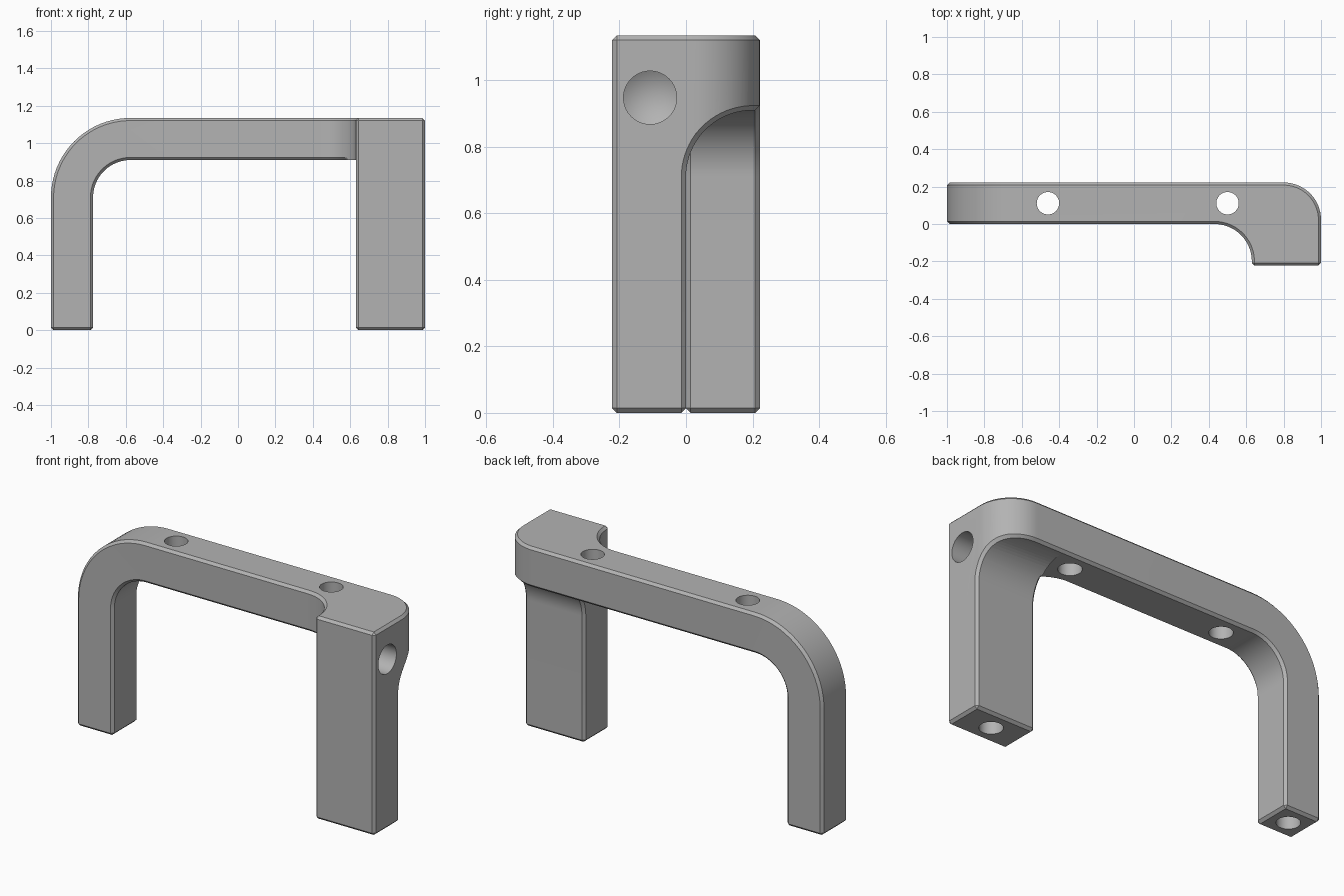
import bpy, bmesh, math
from mathutils import Vector

if "Cube" in bpy.data.objects:
    bpy.data.objects.remove(bpy.data.objects["Cube"])

HEIGHT, UNDER = 1.135, 0.91        # top and underside of the crossbar
HALF = 0.222                       # half of the overall depth
LEG_IN = 0.63                      # inner face of the right-hand leg
R, CHAMFER, SEG = 0.2, 0.014, 20

steel = bpy.data.materials.new("grey metal")
steel.use_nodes = True
grey = (0.45, 0.45, 0.45, 1)
steel.diffuse_color = grey
steel.node_tree.nodes["Principled BSDF"].inputs["Base Color"].default_value = grey


def arc(cx, cy, r, start, end):
    return [(cx + r * math.cos(math.radians(start + (end - start) * i / SEG)),
             cy + r * math.sin(math.radians(start + (end - start) * i / SEG)))
            for i in range(SEG + 1)]


def finish(name, bm):
    bmesh.ops.recalc_face_normals(bm, faces=bm.faces)
    mesh = bpy.data.meshes.new(name)
    bm.to_mesh(mesh)
    bm.free()
    mesh.materials.append(steel)
    ob = bpy.data.objects.new(name, mesh)
    bpy.context.collection.objects.link(ob)
    return ob


def prism(name, profile, place, low, high):
    """Extrude a 2D profile; place(a, b, t) turns it into a 3D point."""
    bm = bmesh.new()
    face = bm.faces.new([bm.verts.new(place(a, b, low)) for a, b in profile])
    move = Vector(place(0, 0, high)) - Vector(place(0, 0, low))
    new = bmesh.ops.extrude_face_region(bm, geom=[face], use_keep_orig=True)["geom"]
    bmesh.ops.translate(bm, vec=move, verts=[v for v in new if isinstance(v, bmesh.types.BMVert)])
    return finish(name, bm)


def drill(name, mouth, direction, radius, depth):
    """Round cutter with a pointed tip, starting just outside the mouth."""
    d = Vector(direction)
    turn = d.to_track_quat('Z', 'Y')
    bm = bmesh.new()
    rings = []
    for t in (-0.05, depth):
        rings.append([bm.verts.new(Vector(mouth) + turn @ Vector((x, y, t)))
                      for x, y in arc(0, 0, radius, 0, 360)[:-1]])
    tip = bm.verts.new(Vector(mouth) + d * (depth + radius * 0.6))
    bm.faces.new(rings[0])
    for i in range(SEG):
        j = (i + 1) % SEG
        bm.faces.new((rings[0][i], rings[0][j], rings[1][j], rings[1][i]))
        bm.faces.new((rings[1][i], rings[1][j], tip))
    return finish(name, bm)


def combine(ob, other, operation):
    mod = ob.modifiers.new(operation, 'BOOLEAN')
    mod.operation, mod.object, mod.solver = operation, other, 'EXACT'
    bpy.context.view_layer.objects.active = ob
    bpy.ops.object.modifier_apply(modifier=mod.name)
    bpy.data.objects.remove(other)


# Front outline: arch with a rounded left-hand shoulder
bend = -1 + 0.225 + R
front = ([(-1, 0)] + arc(bend, UNDER - R, 0.225 + R, 180, 90)
         + [(1, HEIGHT), (1, 0), (LEG_IN, 0), (LEG_IN, UNDER)]
         + arc(bend, UNDER - R, R, 90, 180) + [(bend - R, 0)])
handle = prism("bracket_handle", front, lambda a, b, t: (a, t, b), -HALF, HALF)

# Plan outline: bar that turns forward at the right-hand leg
plan = ([(-1.1, 0)] + arc(LEG_IN - R, -R, R, 90, 0)
        + [(LEG_IN, -0.3), (1, -0.3)] + arc(1 - R, HALF - R, R, 0, 90)
        + [(-1.1, HALF)])
combine(handle, prism("plan_cutter", plan, lambda a, b, t: (a, b, t), -0.1, 1.3), 'INTERSECT')

# Curved relief behind the right-hand leg
relief = [(0, -0.1)] + arc(R, UNDER - R, R, 180, 90) + [(0.3, UNDER), (0.3, -0.1)]
combine(handle, prism("relief_cutter", relief, lambda a, b, t: (t, a, b), 0.55, 1.1), 'DIFFERENCE')

# Chamfer the outer edges, stopping short of the two tangent run-outs
bm = bmesh.new()
bm.from_mesh(handle.data)
bmesh.ops.remove_doubles(bm, verts=bm.verts, dist=0.0005)
bmesh.ops.dissolve_limit(bm, angle_limit=0.01, verts=bm.verts, edges=bm.edges)
bm.normal_update()


def wants_chamfer(e):
    if len(e.link_faces) != 2 or e.calc_face_angle_signed(0) < math.radians(30):
        return False
    x, y, z = (e.verts[0].co + e.verts[1].co) / 2
    relief_end = abs(x - LEG_IN) < 0.01 and y > 0 and z > UNDER - 0.06
    bar_end = abs(z - UNDER) < 0.01 and y < 0 and 0.58 < x < LEG_IN + 0.01
    return not (relief_end or bar_end)


bmesh.ops.bevel(bm, geom=[e for e in bm.edges if wants_chamfer(e)], offset=CHAMFER,
                offset_type='OFFSET', segments=1, affect='EDGES', profile=0.5,
                clamp_overlap=False)
bm.to_mesh(handle.data)
bm.free()

# Mounting holes: two through the bar, one up each leg, one in the side
SEG = 40
for x in (-0.46, 0.5):
    combine(handle, drill("bar_hole", (x, HALF / 2, HEIGHT), (0, 0, -1), 0.06, 0.4), 'DIFFERENCE')
for x, y in ((-0.8875, HALF / 2), ((1 + LEG_IN) / 2, -HALF / 2)):
    combine(handle, drill("leg_hole", (x, y, 0), (0, 0, 1), 0.06, 0.35), 'DIFFERENCE')
combine(handle, drill("side_hole", (1, -0.108, 0.948), (-1, 0, 0), 0.08, 0.2), 'DIFFERENCE')

# Smooth bends with crisp chamfers
bpy.ops.object.select_all(action='DESELECT')
handle.select_set(True)
bpy.context.view_layer.objects.active = handle
bpy.ops.object.shade_smooth_by_angle(angle=math.radians(25))
